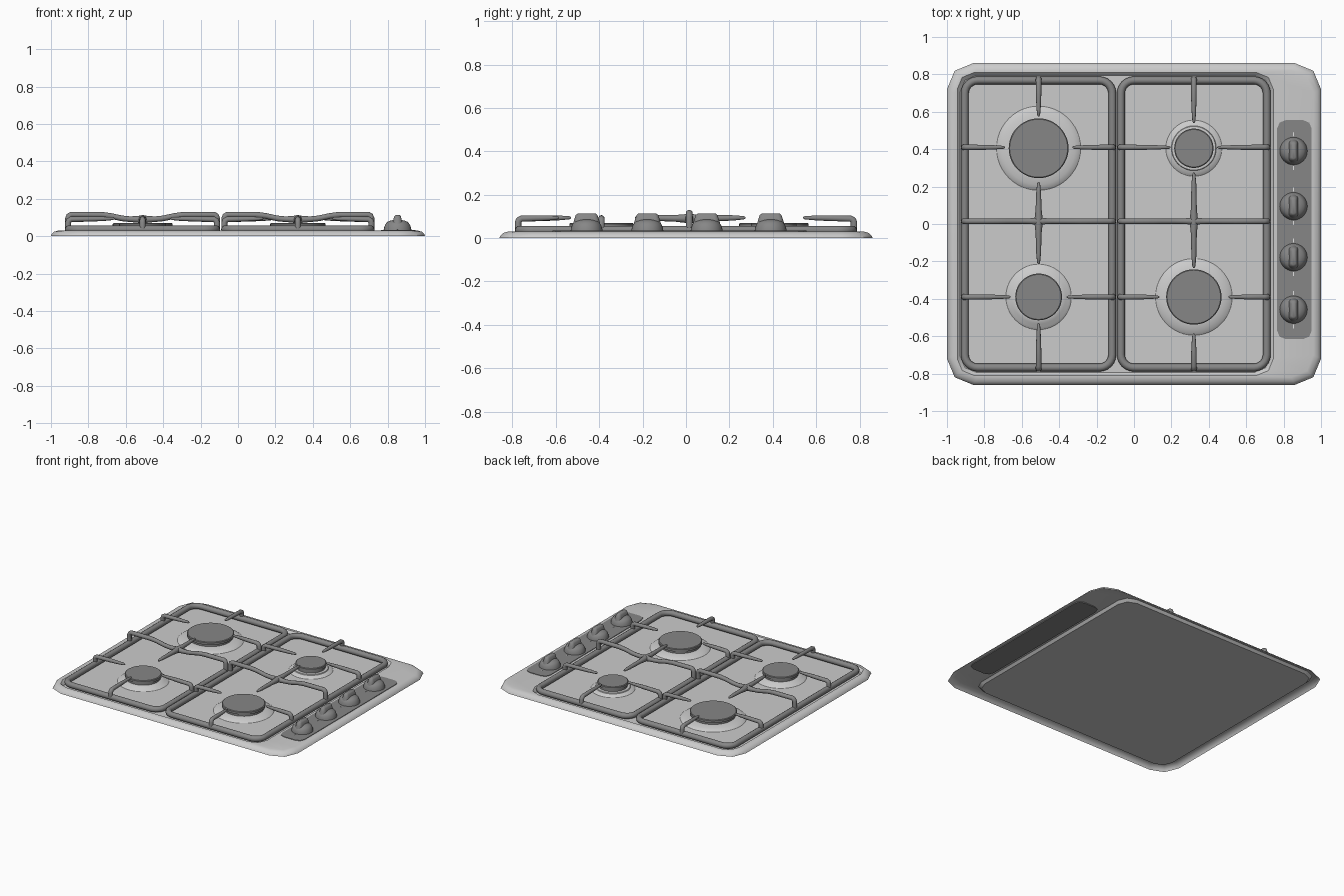
import bpy, bmesh, math

if "Cube" in bpy.data.objects:
    bpy.data.objects.remove(bpy.data.objects["Cube"])


def material(name, v):
    m = bpy.data.materials.new(name)
    m.diffuse_color = (v, v, v, 1)
    m.use_nodes = True
    m.node_tree.nodes["Principled BSDF"].inputs["Base Color"].default_value = m.diffuse_color
    return m


STEEL = material("brushed_steel", 0.60)
DARK = material("dark_enamel", 0.24)
PALE = material("pale_marking", 0.75)


def finish(bm, name, mat, angle=35):
    me = bpy.data.meshes.new(name)
    bm.to_mesh(me)
    bm.free()
    ob = bpy.data.objects.new(name, me)
    bpy.context.collection.objects.link(ob)
    me.materials.append(mat)
    smooth(ob, angle)
    return ob


def smooth(ob, angle):
    bpy.ops.object.select_all(action='DESELECT')
    ob.select_set(True)
    bpy.context.view_layer.objects.active = ob
    bpy.ops.object.shade_smooth_by_angle(angle=math.radians(angle))


def rounded(x0, x1, y0, y1, r, n):
    """Counter-clockwise rounded rectangle."""
    pts = []
    corners = [(x1 - r, y1 - r), (x0 + r, y1 - r), (x0 + r, y0 + r), (x1 - r, y0 + r)]
    for k, (cx, cy) in enumerate(corners):
        for i in range(n + 1):
            a = math.pi / 2 * (k + i / n)
            pts.append((cx + r * math.cos(a), cy + r * math.sin(a)))
    return pts


def loft(loops, cap_start, cap_end):
    """Skin a stack of (outline, z) loops."""
    bm = bmesh.new()
    rows = [[bm.verts.new((x, y, z)) for x, y in pts] for pts, z in loops]
    for a, b in zip(rows, rows[1:]):
        for i in range(len(a)):
            j = (i + 1) % len(a)
            bm.faces.new((a[i], a[j], b[j], b[i]))
    if cap_start:
        bm.faces.new(rows[0][::-1])
    if cap_end:
        bm.faces.new(rows[-1])
    return bm


def lathe(name, x, y, profile, mat, n=48):
    loops = [([(x + r * math.cos(math.tau * i / n), y + r * math.sin(math.tau * i / n))
               for i in range(n)], z) for r, z in profile]
    return finish(loft(loops, False, True), name, mat)


# Pressed steel top: skirt, rolled edge, flat border and shallow well
def border(d, r):
    return rounded(-1 + d, 1 - d, -0.86 + d, 0.86 - d, r, 2)


def well(d):
    return rounded(-0.945 + d, 0.745 - d, -0.81 + d, 0.81 - d, 0.09, 2)


finish(loft([(border(0, 0.14), 0), (border(0.004, 0.14), 0.01),
             (border(0.018, 0.13), 0.024), (border(0.04, 0.12), 0.03),
             (well(0), 0.03), (well(0.015), 0.012)], False, True), "hob_top", STEEL)

# Control panel, let through the steel so it shows below
panel = rounded(0.765, 0.95, -0.615, 0.555, 0.045, 2)
finish(loft([(panel, 0.024), (panel, 0.034)], True, True), "control_panel", DARK)

# Knobs with a raised grip and pale position marks
for i, ky in enumerate((0.39, 0.095, -0.178, -0.458)):
    lathe(f"knob_{i}", 0.853, ky, [(0.074, 0.033), (0.072, 0.045), (0.066, 0.062),
          (0.055, 0.076), (0.035, 0.084), (0.012, 0.087)], DARK, 32)

    def grip_outline(w, h):
        return [(0.853 + x, ky + y) for x, y in rounded(-w, w, -h, h, w * 0.9, 4)]

    finish(loft([(grip_outline(0.03, 0.066), 0.055), (grip_outline(0.023, 0.057), 0.085),
                 (grip_outline(0.018, 0.050), 0.106), (grip_outline(0.010, 0.040), 0.114)],
                False, True), f"knob_grip_{i}", DARK, 50)
    for s in (-1, 1):
        my = ky + s * 0.09
        mark = rounded(0.851, 0.855, my - 0.011, my + 0.011, 0.001, 1)
        finish(loft([(mark, 0.033), (mark, 0.036)], True, True), f"knob_mark_{i}_{s}", PALE)

# Burners: dished steel ring and dark cap
XL, XR, YB, YF = -0.51, 0.32, 0.405, -0.39
for name, x, y, R, r in (("back_left", XL, YB, 0.225, 0.16), ("front_left", XL, YF, 0.175, 0.125),
                         ("back_right", XR, YB, 0.15, 0.105), ("front_right", XR, YF, 0.205, 0.148)):
    lathe(f"burner_ring_{name}", x, y, [(R, 0.012), (R - 0.012, 0.021), (R - 0.03, 0.026),
          (r + 0.012, 0.032), (r * 0.9, 0.034)], STEEL)
    lathe(f"burner_cap_{name}", x, y, [(r * 0.94, 0.03), (r * 0.94, 0.048), (r, 0.05),
          (r, 0.066), (r - 0.005, 0.07)], DARK)


# Pan supports: one tube frame plus fingers each, swept as curves
def pan_support(name, x0, x1, cx, back, front):
    cu = bpy.data.curves.new(name, 'CURVE')
    cu.dimensions = '3D'
    cu.bevel_depth = 1
    cu.bevel_resolution = 3
    cu.use_fill_caps = True

    def tube(pts, cyclic=False):
        sp = cu.splines.new('POLY')
        sp.points.add(len(pts) - 1)
        for p, (x, y, z, r) in zip(sp.points, pts):
            p.co = (x, y, z, 1)
            p.radius = r
        sp.use_cyclic_u = cyclic
        sp.use_smooth = True

    Y = 0.768
    tube([(x, y, 0.036, 0.021) for x, y in rounded(x0, x1, -Y, Y, 0.07, 6)], True)

    def finger(fx, fy, tx, ty):
        """Rise from the frame at f, bend, and taper inward to the tip t."""
        L = math.hypot(tx - fx, ty - fy)
        prof = [(0, 0.036, 0.016), (0, 0.072, 0.016), (0.004, 0.083, 0.016), (0.016, 0.090, 0.015),
                (L * 0.5, 0.092, 0.014), (L * 0.8, 0.093, 0.011), (L - 0.008, 0.094, 0.008),
                (L, 0.094, 0.003)]
        tube([(fx + (tx - fx) * d / L, fy + (ty - fy) * d / L, z, r) for d, z, r in prof])

    # fingers around each burner
    finger(cx, Y + 0.006, cx, YB + back[0])
    finger(cx, -Y - 0.006, cx, YF - front[0])
    for by, gap in ((YB + 0.005, back[1]), (YF, front[1])):
        finger(x0 - 0.003, by, cx - gap, by)
        finger(x1 + 0.003, by, cx + gap, by)

    # full-width middle bar with a dip at the centre
    half = [(x0 - cx - 0.003, 0.036, 0.016), (x0 - cx - 0.003, 0.095, 0.016),
            (x0 - cx + 0.002, 0.108, 0.016), (x0 - cx + 0.014, 0.115, 0.016),
            (-0.22, 0.114, 0.016), (-0.17, 0.108, 0.015), (-0.11, 0.095, 0.015),
            (-0.07, 0.091, 0.015), (-0.035, 0.090, 0.017), (0, 0.090, 0.022)]
    bar = half + [(-d, z, r) for d, z, r in half[-2::-1]]
    tube([(cx + d, 0.015, z, r) for d, z, r in bar])

    # centre bar reaching to both burners
    yb, yf = YB - back[2], YF + front[2]
    tube([(cx, yb, 0.094, 0.003), (cx, yb - 0.008, 0.094, 0.008), (cx, yb - 0.06, 0.093, 0.013),
          (cx, 0.08, 0.091, 0.016), (cx, 0.045, 0.090, 0.018), (cx, 0.015, 0.090, 0.023),
          (cx, -0.015, 0.090, 0.018), (cx, -0.05, 0.091, 0.016), (cx, yf + 0.06, 0.093, 0.013),
          (cx, yf + 0.0, 0.094, 0.008), (cx, yf - 0.0, 0.094, 0.008)][:9]
         + [(cx, yf - 0.0 + 0.008, 0.094, 0.008), (cx, yf, 0.094, 0.003)]
         if yf > 0 else
         [(cx, yb, 0.094, 0.003), (cx, yb - 0.008, 0.094, 0.008), (cx, yb - 0.06, 0.093, 0.013),
          (cx, 0.08, 0.091, 0.016), (cx, 0.015, 0.090, 0.023), (cx, -0.05, 0.091, 0.016),
          (cx, yf + 0.06, 0.093, 0.013), (cx, yf + 0.008, 0.094, 0.008), (cx, yf, 0.094, 0.003)])

    ob = bpy.data.objects.new(name, cu)
    bpy.context.collection.objects.link(ob)
    cu.materials.append(DARK)
    bpy.ops.object.select_all(action='DESELECT')
    ob.select_set(True)
    bpy.context.view_layer.objects.active = ob
    bpy.ops.object.convert(target='MESH')
    smooth(bpy.context.view_layer.objects.active, 50)


# gaps: outer finger, side fingers, centre bar (distance from burner centre)
pan_support("left_pan_support", -0.905, -0.116, XL, (0.17, 0.18, 0.18), (0.14, 0.15, 0.175))
pan_support("right_pan_support", -0.070, 0.710, XR, (0.135, 0.125, 0.13), (0.195, 0.185, 0.155))
